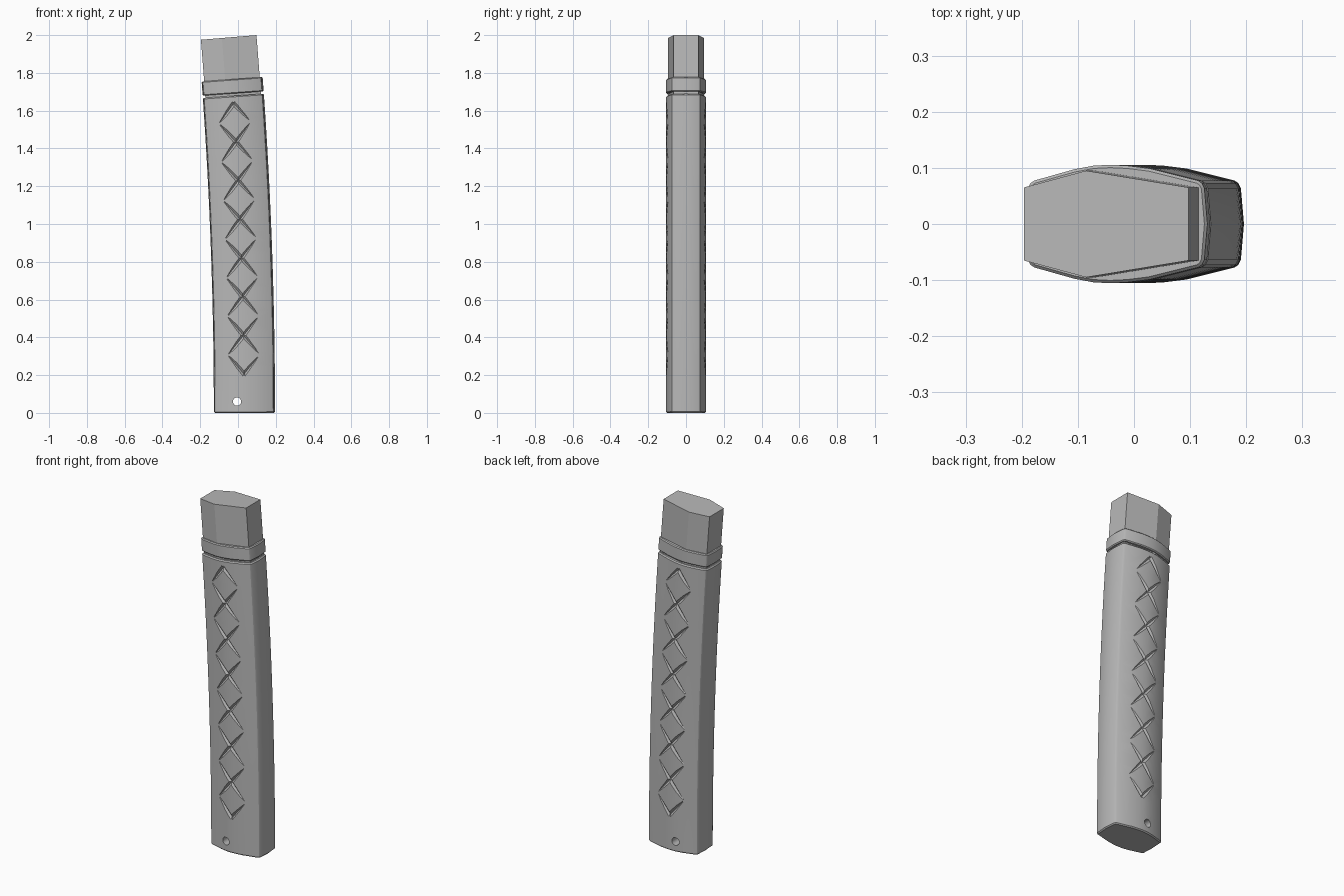
import bpy, bmesh, math
from mathutils import Vector, Matrix

if "Cube" in bpy.data.objects:
    bpy.data.objects.remove(bpy.data.objects["Cube"])

R = 24.0          # bend radius of the whole grip
X0 = 0.033        # centre of the base

grey = bpy.data.materials.new("mid_grey")
grey.diffuse_color = (0.48, 0.48, 0.48, 1)
grey.use_nodes = True
grey.node_tree.nodes["Principled BSDF"].inputs["Base Color"].default_value = grey.diffuse_color


def bend(u, y, s):
    """Across, sideways and along-the-length position to bent space."""
    a = s / R
    return Vector((X0 - R + (R + u) * math.cos(a), y, (R + u) * math.sin(a)))


def mirrored(half):
    """Close a half profile (y >= 0, running from +u to -u) about y = 0."""
    return half + [(u, -y) for u, y in reversed(half) if y > 0]


def inset(pts, d):
    """Shrink a counter-clockwise profile evenly by d."""
    out = []
    n = len(pts)
    for i in range(n):
        a, b, c = (Vector(pts[(i + k) % n]) for k in (-1, 0, 1))
        e1, e2 = (b - a).normalized(), (c - b).normalized()
        n1, n2 = Vector((-e1.y, e1.x)), Vector((-e2.y, e2.x))
        p = b + (n1 + n2) * (d / (1 + n1.dot(n2)))
        out.append((p.x, p.y))
    return out


def finish(name, bm):
    bmesh.ops.recalc_face_normals(bm, faces=bm.faces[:])
    me = bpy.data.meshes.new(name)
    bm.to_mesh(me)
    bm.free()
    me.materials.append(grey)
    ob = bpy.data.objects.new(name, me)
    bpy.context.collection.objects.link(ob)
    return ob


def smooth(ob, degrees):
    bpy.ops.object.select_all(action='DESELECT')
    ob.select_set(True)
    bpy.context.view_layer.objects.active = ob
    bpy.ops.object.shade_smooth_by_angle(angle=math.radians(degrees))


def wall(bm, profile, stations):
    """Loft a profile along (s, inset) stations; return the end edge loops."""
    rings = [[bm.verts.new(bend(u, y, s)) for u, y in inset(profile, d)]
             for s, d in stations]
    n = len(profile)
    for lo, hi in zip(rings, rings[1:]):
        for i in range(n):
            j = (i + 1) % n
            bm.faces.new((lo[i], lo[j], hi[j], hi[i]))
    return [[bm.edges.get((r[i], r[(i + 1) % n])) for i in range(n)]
            for r in (rings[0], rings[-1])]


def tube(name, outer, inner, s0, s1, chamfer, steps):
    bm = bmesh.new()
    body = [s0 + chamfer + (s1 - s0 - 2 * chamfer) * i / steps for i in range(steps + 1)]
    st = [(s, 0) for s in body]
    if chamfer:
        st = [(s0, chamfer)] + st + [(s1, chamfer)]
    a0, a1 = wall(bm, outer, st)
    b0, b1 = wall(bm, inner, [(s0 + (s1 - s0) * i / steps, 0) for i in range(steps + 1)])
    bmesh.ops.bridge_loops(bm, edges=a0 + b0)
    bmesh.ops.bridge_loops(bm, edges=a1 + b1)
    return finish(name, bm)


# Cross-sections: rounded six-sided body, crisp six-sided neck, hollow core
body_profile = mirrored([(0.163, 0), (0.1575, 0.064), (0.153, 0.073), (0.146, 0.0775),
                         (0.06, 0.099), (0.02, 0.104), (-0.01, 0.1055), (-0.04, 0.104),
                         (-0.075, 0.0975), (-0.146, 0.0775), (-0.153, 0.073),
                         (-0.1575, 0.064), (-0.161, 0)])
neck_profile = mirrored([(0.1475, 0.065), (-0.036, 0.095), (-0.1475, 0.065)])
core_profile = inset(neck_profile, 0.021)

# Main body, collar and neck
body = tube("grip_body", body_profile, core_profile, 0, 1.68, 0.006, 28)
collar = tube("collar", body_profile, inset(neck_profile, 0.004), 1.692, 1.768, 0.005, 2)
neck = tube("neck", neck_profile, core_profile, 1.68, 1.99, 0, 5)

# Cutter: crossed tapering grooves on both sides, plus the pin hole
bm = bmesh.new()
PITCH, HALF = 0.205, 0.0135


def groove(u1, s0, s1, side):
    d = Vector((u1, s1 - s0)).normalized()
    n = Vector((-d.y, d.x)) * HALF
    back = d * 0.003
    ends = [(-back.x, s0 - back.y), (u1, s1)]
    rings = []
    for u, s in ends:
        rings.append([bm.verts.new(bend(u + n.x * k, side * (0.108 + h), s + n.y * k))
                      for k, h in ((1, 0), (0, HALF), (-1, 0), (0, -HALF))])
    lo, hi = rings
    bm.faces.new(lo)
    bm.faces.new(hi)
    for i in range(4):
        j = (i + 1) % 4
        bm.faces.new((lo[i], lo[j], hi[j], hi[i]))


for side in (-1, 1):
    for k in range(1, 9):
        for dz in (-1, 1):
            if (k == 1 and dz < 0) or (k == 8 and dz > 0):
                continue
            for du in (-1, 1):
                groove(du * 0.08, k * PITCH, k * PITCH + dz * 0.097, side)
bmesh.ops.create_cone(bm, cap_ends=True, segments=24, radius1=0.022, radius2=0.022, depth=0.4,
                      matrix=Matrix.Translation(bend(-0.038, 0, 0.06))
                      @ Matrix.Rotation(math.pi / 2, 4, 'X'))
cutter = finish("groove_cutter", bm)
cutter.hide_render = True

# Carve the body, then discard the cutter
mod = body.modifiers.new("carve", 'BOOLEAN')
mod.operation = 'DIFFERENCE'
mod.solver = 'EXACT'
mod.use_self = True
mod.object = cutter
bpy.context.view_layer.objects.active = body
bpy.ops.object.modifier_apply(modifier=mod.name)
bpy.data.objects.remove(cutter, do_unlink=True)

smooth(body, 28)
smooth(collar, 28)
smooth(neck, 10)
